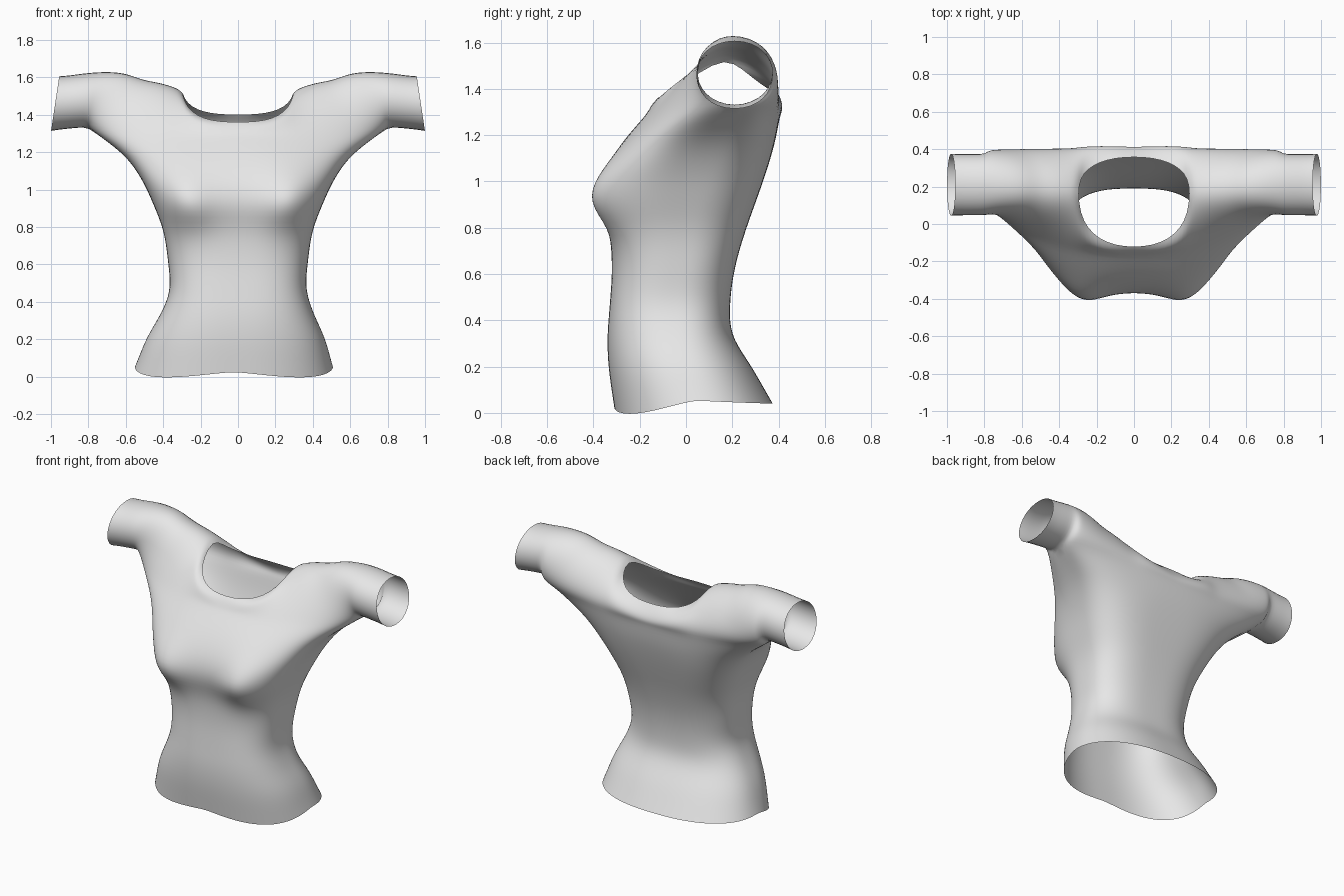
import bpy, bmesh
from math import sin, cos, pi, exp
from mathutils import Vector

cube = bpy.data.objects.get("Cube")
if cube:
    bpy.data.objects.remove(cube, do_unlink=True)

COLS, NECK, ROWS, ARCH, CUFF = 18, 5, 22, 8, 4

# Torso sections: height, half width, front y, back y, side y, squareness
SECTIONS = [
    (0.025, 0.53, -0.31, 0.375, 0.04, 0.85),
    (0.2, 0.475, -0.335, 0.28, 0.0, 0.8),
    (0.33, 0.41, -0.34, 0.2, -0.03, 0.75),
    (0.46, 0.365, -0.33, 0.19, -0.04, 0.7),
    (0.62, 0.375, -0.32, 0.21, -0.02, 0.7),
    (0.78, 0.4, -0.33, 0.255, 0.0, 0.65),
    (0.92, 0.455, -0.365, 0.305, 0.03, 0.6),
    (1.05, 0.52, -0.345, 0.35, 0.08, 0.6),
    (1.17, 0.62, -0.275, 0.385, 0.15, 0.75),
    (1.28, 0.8, -0.18, 0.405, 0.21, 1.0),
]
SHOULDER = [(0.3, 1.535), (0.4, 1.57), (0.5, 1.59), (0.6, 1.625), (0.7, 1.635), (0.8, 1.63)]


def sample(table, key):
    """Smooth curve through the rows of a table, looked up by first column."""
    i = 0
    while i < len(table) - 2 and key > table[i + 1][0]:
        i += 1
    p, q = table[i], table[i + 1]
    o, r = table[max(i - 1, 0)], table[min(i + 2, len(table) - 1)]
    h = q[0] - p[0]
    t = (key - p[0]) / h
    out = []
    for c in range(1, len(p)):
        m0 = (q[c] - o[c]) / (q[0] - o[0]) * h
        m1 = (r[c] - p[c]) / (r[0] - p[0]) * h
        d = q[c] - p[c]
        out.append(p[c] + m0 * t + (3 * d - 2 * m0 - m1) * t * t + (m0 + m1 - 2 * d) * t ** 3)
    return out


def torso_point(u, v, back):
    """u runs from centre to side, v from hem to armpit."""
    low, high = SECTIONS[0][0], SECTIONS[-1][0]
    level = low + (high - low) * v
    w, front_y, back_y, side_y, e = sample(SECTIONS, level)
    s = sin(u * pi / 2)
    c = cos(u * pi / 2) if u < 1 else 0
    x = w * s ** e
    if back:  # rounded at the waist, fuller at the shoulder blades
        y = side_y + (back_y - side_y) * c ** (0.85 - 0.3 * v ** 3)
    else:
        y = side_y + (front_y - side_y) * c ** e
        spread = 0.12 if level < 0.92 else 0.14
        y -= 0.075 * c ** 0.5 * exp(-((x - 0.28) / 0.14) ** 2 - ((level - 0.92) / spread) ** 2)
    hem = (1 - v) ** 6
    z = level + 0.05 * u * u * v ** 6
    z += hem * (0.028 * u * u + (0.015 * c if back else -0.035 * sin(u * pi)))
    return Vector((x, y, z))


def top_point(u, back):
    """Neckline near the centre, then the shoulder line out to the sleeve."""
    k = NECK / COLS
    if u < k:
        a = u / k * pi / 2
        y = 0.17 + (0.19 if back else -0.295) * cos(a) ** 0.8
        z = 1.535 - (0.135 if back else 0.175) * (1 - (1 - cos(a)) ** 1.3)
        return Vector((0.3 * sin(a) ** 0.9, y, z))
    t = (u - k) / (1 - k)
    x = 0.3 + 0.5 * t
    return Vector((x, 0.17 + 0.04 * t, sample(SHOULDER, x)[0]))


def arch_point(u, t, back):
    """Curve from the chest or upper back over to the top edge."""
    p, q = torso_point(u, 1, back), top_point(u, back)
    side = 1 if back else -1
    blend = u ** (1.5 if back else 3)
    length = (q - p).length
    rise = Vector((0, 0.03 if back else 0.22 * length, 0.3 * length))
    over = Vector((0, side * 0.12 * min(1, u * COLS / NECK), 0))
    if u * COLS < NECK:
        over += (p - q) * 0.25
    out = Vector((0, side * 0.225, 0))
    a = p + rise.lerp(out, blend)
    b = q + over.lerp(out, blend)
    return p * (1 - t) ** 3 + 3 * a * t * (1 - t) ** 2 + 3 * b * t * t * (1 - t) + q * t ** 3


bm = bmesh.new()


def add_grid(points, side):
    """Quads over a grid of points; side mirrors it to the left or right."""
    grid = []
    for line in points:
        row = []
        for p in line:
            lean = -0.025 * max(0, 1 - p.z / 0.4)
            row.append(bm.verts.new((side * p.x + lean, p.y, p.z)))
        grid.append(row)
    for a, b in zip(grid, grid[1:]):
        for i in range(len(a) - 1):
            bm.faces.new((a[i], a[i + 1], b[i + 1], b[i]))


for side in (1, -1):
    for back in (False, True):
        # Body panel and shoulder panel
        panel = []
        for j in range(COLS + 1):
            u = j / COLS
            line = [torso_point(u, r / ROWS, back) for r in range(ROWS)]
            line += [arch_point(u, r / ARCH, back) for r in range(ARCH + 1)]
            panel.append(line)
        add_grid(panel, side)
        # Sleeve half
        sleeve = []
        for i in range(CUFF + 1):
            t = i / CUFF
            line = []
            for p in panel[-1][ROWS:]:
                end = Vector((1.0 - 0.15 * (p.z - 1.33), p.y, p.z - 0.02))
                line.append(p.lerp(end, t))
            sleeve.append(line)
        add_grid(sleeve, side)

# Weld the seams, soften the inside of the cloth, leave the openings alone
bmesh.ops.remove_doubles(bm, verts=bm.verts, dist=0.0005)
inner = [v for v in bm.verts if not v.is_boundary]
bmesh.ops.smooth_vert(bm, verts=inner, factor=0.4, use_axis_x=True, use_axis_y=True, use_axis_z=True)
bmesh.ops.recalc_face_normals(bm, faces=bm.faces)
front_face = min(bm.faces, key=lambda f: f.calc_center_median().y)
if front_face.normal.y > 0:
    bmesh.ops.reverse_faces(bm, faces=bm.faces)

mesh = bpy.data.meshes.new("shirt")
bm.to_mesh(mesh)
bm.free()
shirt = bpy.data.objects.new("shirt", mesh)
bpy.context.collection.objects.link(shirt)

cloth = bpy.data.materials.new("light grey cloth")
cloth.use_nodes = True
cloth.diffuse_color = (0.8, 0.8, 0.8, 1)
cloth.node_tree.nodes["Principled BSDF"].inputs["Base Color"].default_value = (0.8, 0.8, 0.8, 1)
mesh.materials.append(cloth)

for poly in mesh.polygons:
    poly.use_smooth = True
subdivision = shirt.modifiers.new("subdivision", "SUBSURF")
subdivision.levels = subdivision.render_levels = 1
